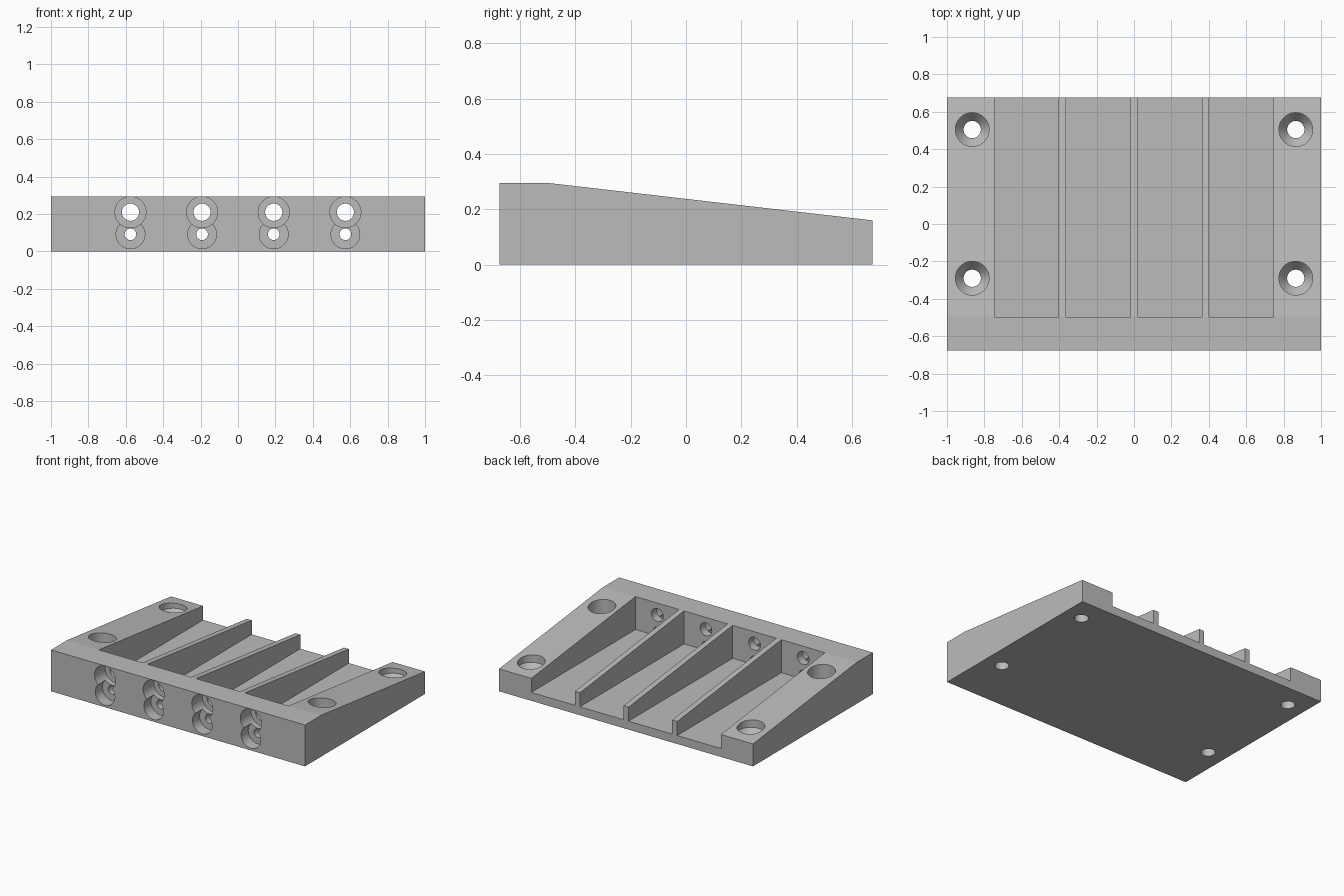
import bpy, bmesh, math
from mathutils import Matrix

cube = bpy.data.objects.get("Cube")
if cube:
    bpy.data.objects.remove(cube, do_unlink=True)

grey = bpy.data.materials.new("plain grey")
grey.use_nodes = True
colour = (0.5, 0.5, 0.5, 1)
grey.diffuse_color = colour
grey.node_tree.nodes["Principled BSDF"].inputs["Base Color"].default_value = colour


def make_object(name, bm):
    bmesh.ops.recalc_face_normals(bm, faces=bm.faces)
    mesh = bpy.data.meshes.new(name)
    bm.to_mesh(mesh)
    bm.free()
    mesh.materials.append(grey)
    obj = bpy.data.objects.new(name, mesh)
    bpy.context.collection.objects.link(obj)
    return obj


def extruded_profile(name, outline, x0, x1):
    """Extrude a (y, z) outline along x."""
    bm = bmesh.new()
    face = bm.faces.new([bm.verts.new((x0, y, z)) for y, z in outline])
    new = bmesh.ops.extrude_face_region(bm, geom=[face])["geom"]
    verts = [g for g in new if isinstance(g, bmesh.types.BMVert)]
    bmesh.ops.translate(bm, verts=verts, vec=(x1 - x0, 0, 0))
    return make_object(name, bm)


def turned_cutter(name, profile, matrix, sides=48):
    """Closed turned solid from (radius, height) points."""
    bm = bmesh.new()
    rings = []
    for r, h in profile:
        angles = [2 * math.pi * i / sides for i in range(sides)]
        rings.append([bm.verts.new((r * math.cos(a), r * math.sin(a), h)) for a in angles])
    for low, high in zip(rings, rings[1:]):
        for i in range(sides):
            j = (i + 1) % sides
            bm.faces.new((low[i], low[j], high[j], high[i]))
    bm.faces.new(rings[0])
    bm.faces.new(rings[-1])
    bm.transform(matrix)
    return make_object(name, bm)


# Wedge-shaped block
HALF_Y, TOP, BACK_TOP, CREASE = 0.675, 0.295, 0.16, -0.495
block = extruded_profile("wedge_block", [
    (-HALF_Y, 0), (HALF_Y, 0), (HALF_Y, BACK_TOP), (CREASE, TOP), (-HALF_Y, TOP)], -1, 1)

cutters = []

# Four open channels separated by thin ribs
FLOOR = 0.06
for i in range(4):
    x = -0.575 + i * 0.383
    cutters.append(extruded_profile("channel_cutter", [
        (CREASE - 0.002, FLOOR), (1, FLOOR), (1, 0.5), (CREASE - 0.002, 0.5)],
        x - 0.172, x + 0.172))

# Pairs of counterbored holes through the front wall
for i in range(4):
    x = -0.575 + i * 0.383
    for z, bore, wide, depth in ((0.21, 0.046, 0.083, 0.12), (0.092, 0.031, 0.077, 0.08)):
        place = Matrix.Translation((x, -HALF_Y, z)) @ Matrix.Rotation(-math.pi / 2, 4, "X")
        cutters.append(turned_cutter("front_hole_cutter", [
            (wide, -0.1), (wide, depth), (bore, depth), (bore, 0.22)], place))

# Countersunk mounting holes in the side rails
for x in (-0.865, 0.865):
    for y in (-0.29, 0.505):
        cutters.append(turned_cutter("mounting_hole_cutter", [
            (0.046, -0.1), (0.046, 0.08), (0.09, 0.135), (0.09, 0.5)],
            Matrix.Translation((x, y, 0))))

for cutter in cutters:
    cutter.hide_render = True
    mod = block.modifiers.new("cut", "BOOLEAN")
    mod.operation = "DIFFERENCE"
    mod.solver = "EXACT"
    mod.object = cutter

# Bake the cuts and discard the cutters
bpy.context.view_layer.update()
graph = bpy.context.evaluated_depsgraph_get()
block_mesh = bpy.data.meshes.new_from_object(block.evaluated_get(graph))
block.modifiers.clear()
block.data = block_mesh
for cutter in cutters:
    bpy.data.objects.remove(cutter, do_unlink=True)

bpy.ops.object.select_all(action="DESELECT")
bpy.context.view_layer.objects.active = block
block.select_set(True)
bpy.ops.object.shade_smooth_by_angle(angle=math.radians(20))
# The slope meets the flat top at a shallow but crisp angle
for poly in block.data.polygons:
    if poly.area > 0.03:
        poly.use_smooth = False
